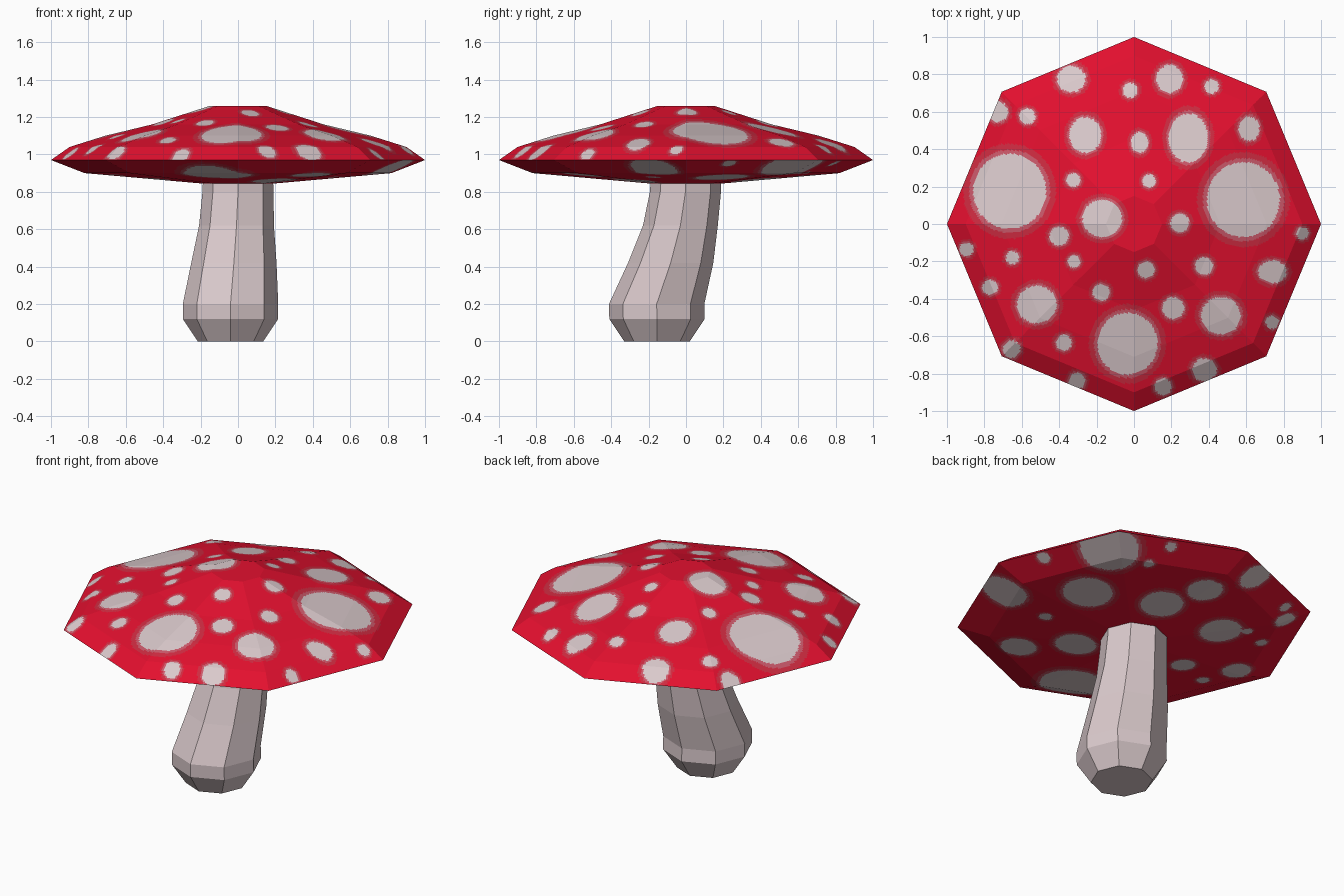
import bpy, math

if "Cube" in bpy.data.objects:
    bpy.data.objects.remove(bpy.data.objects["Cube"])

def material(name, rgb):
    m = bpy.data.materials.new(name)
    m.diffuse_color = (*rgb, 1)
    m.use_nodes = True
    m.node_tree.nodes["Principled BSDF"].inputs["Base Color"].default_value = m.diffuse_color
    return m

cream = material("cream", (0.70, 0.585, 0.60))
red = material("red", (0.77, 0.005, 0.028))
pink = material("pink", (0.60, 0.10, 0.145))
rose = material("rose", (0.62, 0.024, 0.052))

def add_object(name, verts, faces, mats):
    me = bpy.data.meshes.new(name)
    me.from_pydata(verts, [], faces)
    ob = bpy.data.objects.new(name, me)
    bpy.context.collection.objects.link(ob)
    for m in mats:
        me.materials.append(m)
    return ob

def corner(k):
    a = k * math.pi / 4
    return math.cos(a), math.sin(a)

# Stem: curved stack of octagons (z, radius, centre x, centre y)
stem_rings = [(0, .175, -.04, -.155), (.12, .255, -.04, -.155), (.20, .255, -.04, -.157),
              (.42, .228, -.022, -.082), (.62, .20, -.008, -.03), (.80, .19, 0, -.003), (.90, .186, 0, 0)]
verts, faces = [], []
for z, r, cx, cy in stem_rings:
    verts += [(cx + r * corner(k)[0], cy + r * corner(k)[1], z) for k in range(8)]
for i in range(len(stem_rings) - 1):
    for k in range(8):
        a, b = i * 8 + k, i * 8 + (k + 1) % 8
        faces.append((a, b, b + 8, a + 8))
faces.append(tuple(range(7, -1, -1)))
faces.append(tuple(range(len(verts) - 8, len(verts))))
add_object("stem", verts, faces, [cream])

# Spots on the upper side: large ones (x, y, rx, ry), small ones (x, y, r)
top_large = [(-.665, .175, .195, .20), (.585, .13, .195, .20), (-.035, -.64, .16, .165),
             (-.17, .03, .105, .10), (-.26, .475, .085, .095), (.29, .46, .105, .13),
             (-.335, .775, .075, .07), (.19, .775, .07, .075), (-.52, -.43, .105, .10),
             (.465, -.49, .105, .10), (.74, -.255, .075, .06), (.615, .51, .055, .065),
             (.03, .435, .045, .055), (.375, -.78, .065, .06)]
top_small = [(.21, -.45, .058), (-.73, .60, .055), (-.57, .575, .042), (-.02, .715, .04),
             (.415, .735, .037), (-.325, .235, .037), (.08, .23, .035), (.245, .005, .05),
             (-.40, -.065, .05), (-.65, -.18, .035), (-.895, -.135, .036), (-.77, -.34, .04),
             (-.32, -.20, .033), (-.175, -.365, .045), (.065, -.245, .045), (.375, -.225, .047),
             (-.655, -.67, .047), (-.375, -.635, .042), (-.305, -.84, .045), (.155, -.87, .045),
             (.74, -.525, .035), (.90, -.05, .033)]
# Spots on the underside (x, y, r)
under = [(.81, -.17, .125), (.66, .57, .165), (.50, .19, .14), (.11, .376, .12), (0, .625, .10),
         (-.18, .85, .085), (-.35, .345, .118), (.195, -.28, .115), (.39, -.55, .10),
         (-.11, -.68, .18), (-.43, -.08, .067), (-.73, .03, .08), (-.60, .61, .055),
         (.86, .23, .035), (.505, -.175, .035), (.39, .79, .03), (.42, .63, .03),
         (-.65, -.17, .035), (-.53, .70, .03), (-.48, .42, .03), (-.64, .36, .033)]
top_spots = top_large + [(x, y, r, r) for x, y, r in top_small]
under_spots = [(x, y, r, r) for x, y, r in under]

def spot_colour(x, y, spots):
    best = 0                                  # 0 red, 1 rose, 2 pink, 3 cream
    for sx, sy, rx, ry in spots:
        dx, dy = x - sx, y - sy
        if abs(dx) > .3 or abs(dy) > .3:
            continue
        r = min(rx, ry)
        d = (math.hypot(dx / rx, dy / ry) - 1) * r
        if d < 0:
            return 3
        if d < .004 + .09 * r:
            best = 2
        elif d < .012 + .21 * r:
            best = max(best, 1)
    return best

# Cap: octagonal profile (radius, z) from the bottom centre to the top centre,
# finely gridded inside its flat facets so the spots can be coloured per face
profile = [(0, .845), (.2, .845), (.82, .90), (1, .97), (.9, 1.04), (.71, 1.10),
           (.46, 1.16), (.15, 1.26), (0, 1.26)]
STEP, N = .012, 64
rows = []
for (r0, z0), (r1, z1) in zip(profile, profile[1:]):
    n = math.ceil(math.hypot(r1 - r0, z1 - z0) / STEP)
    rows += [(r0 + (r1 - r0) * i / n, z0 + (z1 - z0) * i / n) for i in range(n)]
rows = rows[1:]
outline = []
for k in range(8):
    (ax, ay), (bx, by) = corner(k), corner(k + 1)
    outline += [(ax + (bx - ax) * j / N, ay + (by - ay) * j / N) for j in range(N)]
M = len(outline)
verts = [(x * r, y * r, z) for r, z in rows for x, y in outline]
faces = []
for i in range(len(rows) - 1):
    for j in range(M):
        a, b = i * M + j, i * M + (j + 1) % M
        faces.append((a, b, b + M, a + M))
low, high = len(verts), len(verts) + 1
verts += [(0, 0, profile[0][1]), (0, 0, profile[-1][1])]
last = (len(rows) - 1) * M
for j in range(M):
    faces.append((low, (j + 1) % M, j))
    faces.append((high, last + j, last + (j + 1) % M))
cap = add_object("cap", verts, faces, [red, rose, pink, cream])
for p in cap.data.polygons:
    c = p.center
    p.material_index = spot_colour(c.x, c.y, top_spots if c.z > .97 else under_spots)
